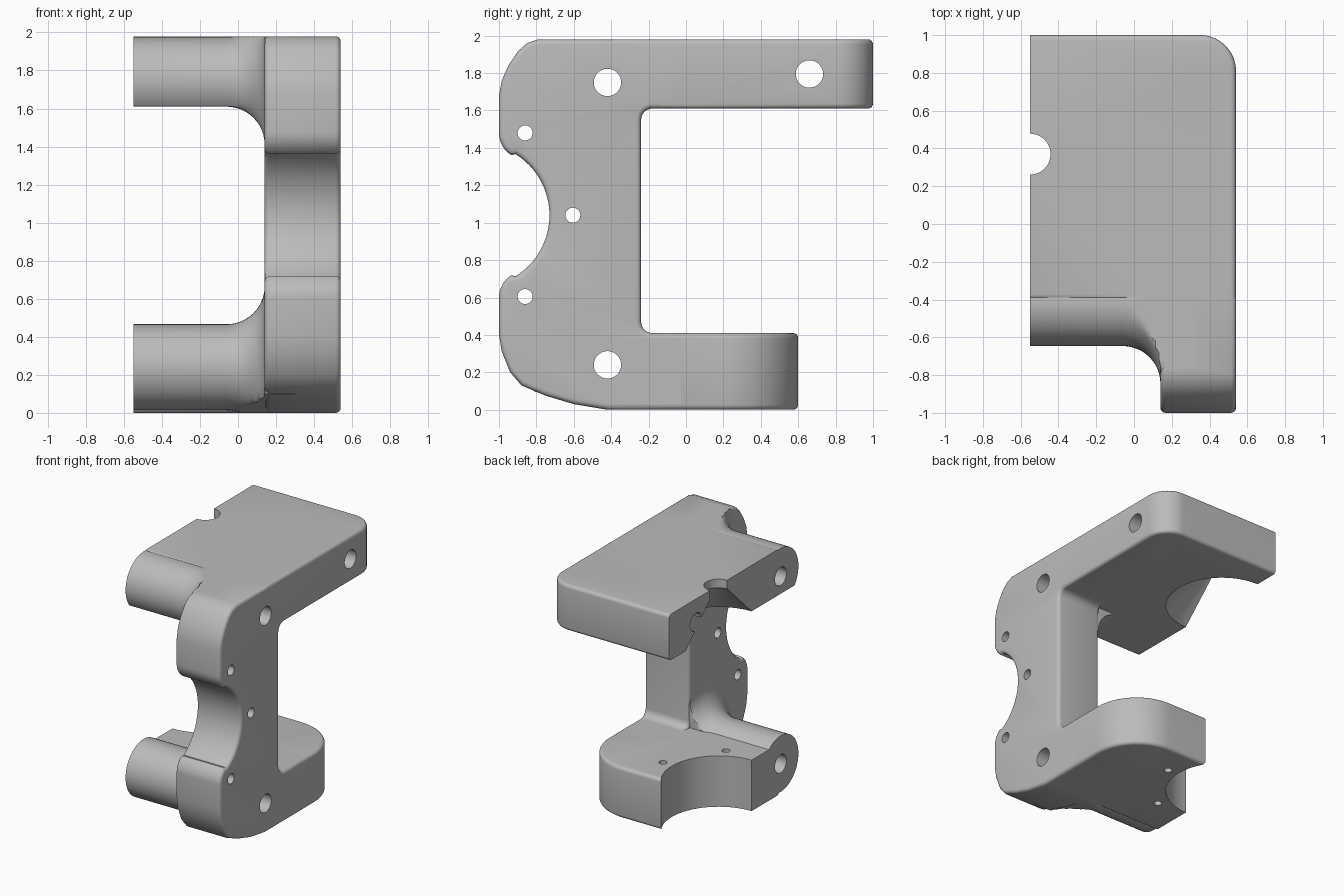
import bpy, bmesh
from math import sin, cos, radians, sqrt, pi
from mathutils import Vector, Matrix

cube = bpy.data.objects.get("Cube")
if cube:
    bpy.data.objects.remove(cube, do_unlink=True)

grey = bpy.data.materials.new("plain grey")
grey.use_nodes = True
grey.diffuse_color = (0.5, 0.5, 0.5, 1)
grey.node_tree.nodes["Principled BSDF"].inputs["Base Color"].default_value = (0.5, 0.5, 0.5, 1)

EDGE = 0.027      # small rounding on the outer edges
CUT_X = -0.55     # flat parting plane


def finish(bm, name):
    bmesh.ops.recalc_face_normals(bm, faces=bm.faces[:])
    mesh = bpy.data.meshes.new(name)
    bm.to_mesh(mesh)
    bm.free()
    mesh.materials.append(grey)
    obj = bpy.data.objects.new(name, mesh)
    bpy.context.collection.objects.link(obj)
    return obj


def arc(cx, cy, r, a0, a1, n=14):
    angles = [radians(a0 + (a1 - a0) * i / n) for i in range(n + 1)]
    return [(cx + r * cos(a), cy + r * sin(a)) for a in angles]


def prism(name, outline, to_3d, low, high):
    """Extrude an outline and round the rims of both end caps."""
    bm = bmesh.new()
    ends = [[bm.verts.new(to_3d(u, v, w)) for u, v in outline] for w in (low, high)]
    caps = [bm.faces.new(ring) for ring in ends]
    n = len(outline)
    for i in range(n):
        j = (i + 1) % n
        bm.faces.new((ends[0][i], ends[0][j], ends[1][j], ends[1][i]))
    bmesh.ops.recalc_face_normals(bm, faces=bm.faces[:])
    rims = [e for f in caps for e in f.edges]
    bmesh.ops.bevel(bm, geom=rims, offset=EDGE, segments=4, profile=0.5,
                    affect='EDGES', clamp_overlap=False)
    return finish(bm, name)


def boss(name, cy, cz, floor, ceiling):
    """Round boss along x that flares into the side plate."""
    r, flare, start = 0.226, 0.2, -0.06
    sections = [(-0.8, 0)]
    for i in range(13):
        a = i / 12 * pi / 2
        sections.append((start + flare * sin(a), flare * (1 - cos(a))))
    sections.append((0.3, flare))
    bm = bmesh.new()
    rings = []
    for x, d in sections:
        ring = []
        for y, z in arc(cy, cz, r + d, 0, 352.5, 47):
            y = min(y, -0.25)
            z = min(max(z, floor(y) - d if cz > 1 else floor(y)), ceiling)
            ring.append(bm.verts.new((x, y, z)))
        rings.append(ring)
    for a, b in zip(rings, rings[1:]):
        for i in range(len(a)):
            j = (i + 1) % len(a)
            bm.faces.new((a[i], a[j], b[j], b[i]))
    bm.faces.new(rings[0])
    bm.faces.new(rings[-1])
    bmesh.ops.remove_doubles(bm, verts=bm.verts[:], dist=0.0001)
    bmesh.ops.dissolve_degenerate(bm, edges=bm.edges[:], dist=0.0001)
    return finish(bm, name)


def cutter(name, at, r1, r2, depth, axis='Z'):
    bm = bmesh.new()
    turn = Matrix.Rotation(pi / 2, 4, 'Y') if axis == 'X' else Matrix()
    bmesh.ops.create_cone(bm, cap_ends=True, segments=64, radius1=r1, radius2=r2,
                          depth=depth, matrix=Matrix.Translation(at) @ turn)
    return finish(bm, name)


def combine(target, other, operation):
    mod = target.modifiers.new("combine", 'BOOLEAN')
    mod.object, mod.operation, mod.solver = other, operation, 'EXACT'
    graph = bpy.context.evaluated_depsgraph_get()
    target_mesh = bpy.data.meshes.new_from_object(target.evaluated_get(graph))
    target.modifiers.clear()
    target.data = target_mesh
    bpy.data.objects.remove(other, do_unlink=True)


# Side plate outline in y, z
plate_outline = [(0, 0), (-0.42, 0), (-0.6, 0.03), (-0.75, 0.075), (-0.88, 0.13),
                 (-0.94, 0.2), (-0.985, 0.31), (-1, 0.4)]
plate_outline += arc(-0.86, 0.6, 0.14, 180, 122, 8)
plate_outline += arc(-1.115, 1.04, 0.385, -58, 58, 24)
plate_outline += arc(-0.86, 1.48, 0.14, 238, 180, 8)
plate_outline += [(-1, 1.68), (-0.985, 1.76), (-0.95, 1.84), (-0.9, 1.915),
                  (-0.85, 1.96), (-0.79, 1.98), (0, 1.98), (0, 1.61)]
plate_outline += arc(-0.18, 1.55, 0.06, 90, 180, 6)
plate_outline += arc(-0.18, 0.47, 0.06, 180, 270, 6)
plate_outline += [(0, 0.41)]
body = prism("bracket_body", plate_outline, lambda u, v, w: (w, u, v), 0.14, 0.54)


# Upper and lower arms, each with one rounded back corner
def arm(name, back, radius, low, high):
    outline = [(-0.8, -0.4), (0.54, -0.4)]
    outline += arc(0.54 - radius, back - radius, radius, 0, 90, 16)
    outline += [(-0.8, back)]
    return prism(name, outline, lambda u, v, w: (u, v, w), low, high)


parts = [
    arm("upper_arm", 1.0, 0.19, 1.61, 1.98),
    arm("lower_arm", 0.6, 0.39, 0, 0.41),
    boss("upper_boss", -0.42, 1.75, lambda y: 1.61, 1.98),
    boss("lower_boss", -0.42, 0.24, lambda y: max(0, (-0.42 - y) * 0.25), 1.0),
]
for part in parts:
    combine(body, part, 'UNION')

# Parting plane
bm = bmesh.new()
bmesh.ops.create_cube(bm, size=1, matrix=Matrix.Translation((CUT_X - 0.5, 0, 1))
                      @ Matrix.Diagonal((1, 4, 4, 1)))
combine(body, finish(bm, "parting_cutter"), 'DIFFERENCE')

# Cross holes through the plate, bosses and upper arm
for y, z, r in [(-0.42, 1.75, 0.073), (-0.42, 0.24, 0.073), (0.66, 1.795, 0.073),
                (-0.86, 1.48, 0.04), (-0.86, 0.605, 0.04), (-0.605, 1.04, 0.04)]:
    combine(body, cutter("cross_hole", (0, y, z), r, r, 3, 'X'), 'DIFFERENCE')

# Conical recess and bore in the upper arm, round bay and small holes in the lower
for x, y, z, r1, r2, depth in [(CUT_X, 0.37, 1.75, 0.44, 0.11, 0.32),
                               (CUT_X, 0.37, 1.9, 0.108, 0.108, 0.4),
                               (CUT_X, 0.37, 0.2, 0.42, 0.42, 0.8),
                               (-0.30, -0.08, 0.2, 0.03, 0.03, 0.8),
                               (-0.04, 0.35, 0.2, 0.03, 0.03, 0.8)]:
    combine(body, cutter("upright_cut", (x, y, z), r1, r2, depth), 'DIFFERENCE')

# Smooth shading with sharp edges kept
body.data.materials.clear()
body.data.materials.append(grey)
bpy.ops.object.select_all(action='DESELECT')
body.select_set(True)
bpy.context.view_layer.objects.active = body
bpy.ops.object.shade_smooth_by_angle(angle=radians(30))
